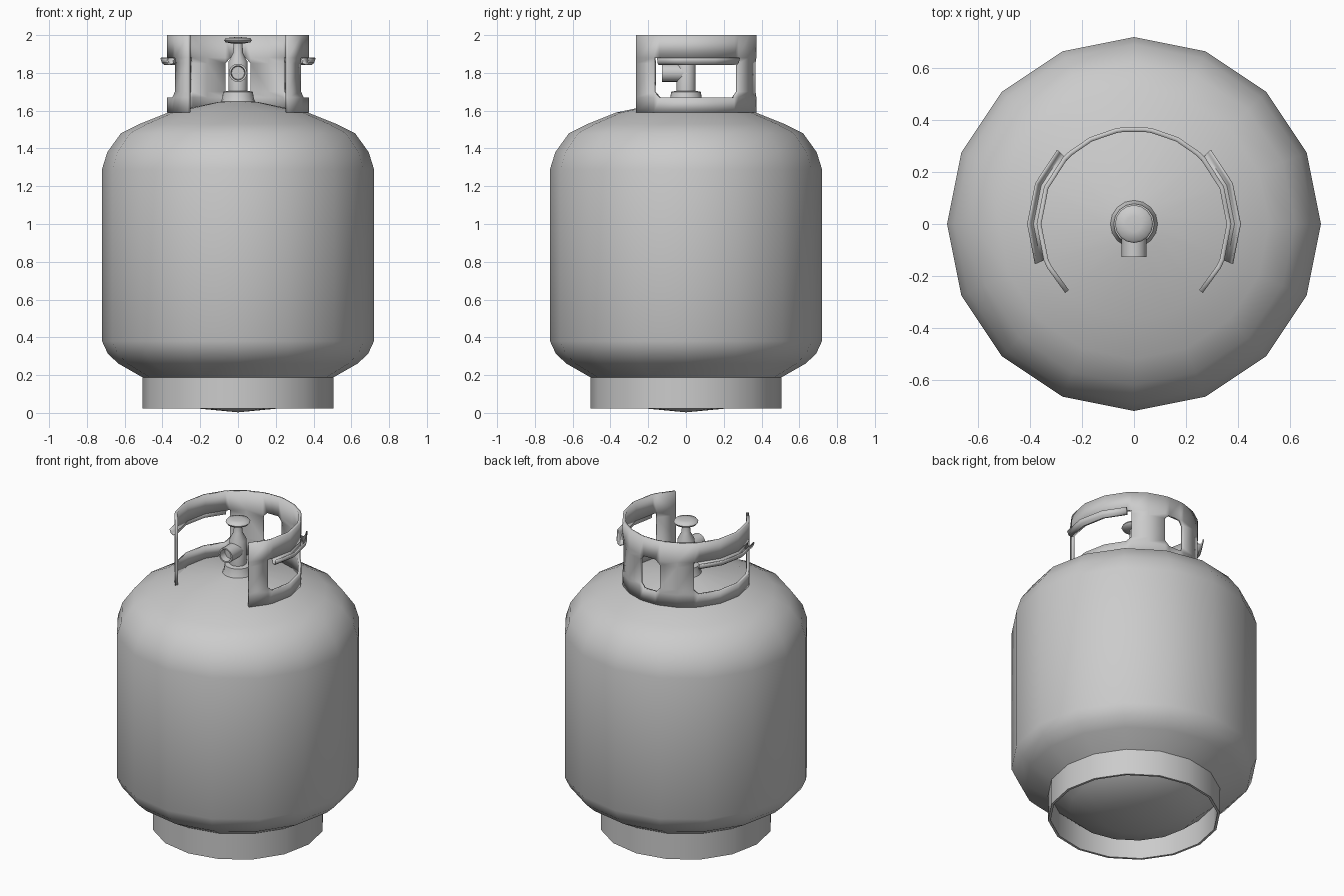
import bpy, math
from mathutils import Matrix

if "Cube" in bpy.data.objects:
    bpy.data.objects.remove(bpy.data.objects["Cube"])


def make(name, verts, faces, angle=40):
    mesh = bpy.data.meshes.new(name)
    mesh.from_pydata(verts, [], faces)
    mesh.validate()
    mesh.shade_smooth()
    mesh.set_sharp_from_angle(angle=math.radians(angle))
    ob = bpy.data.objects.new(name, mesh)
    bpy.context.collection.objects.link(ob)
    return ob


def lathe(name, profile, n=16, angle=40, closed=False):
    """Spin an (r, z) profile, listed from bottom to top, around z."""
    verts, rings, faces = [], [], []
    for r, z in profile:
        start = len(verts)
        count = 1 if r == 0 else n
        for k in range(count):
            a = 2 * math.pi * k / n
            verts.append((r * math.cos(a), r * math.sin(a), z))
        rings.append([start + k % count for k in range(n)])
    pairs = list(zip(rings, rings[1:]))
    if closed:
        pairs.append((rings[-1], rings[0]))
    for lo, hi in pairs:
        for k in range(n):
            m = (k + 1) % n
            face = list(dict.fromkeys((lo[k], lo[m], hi[m], hi[k])))
            faces.append(face)
    return make(name, verts, faces, angle)


def solidify(ob, thickness, offset):
    mod = ob.modifiers.new("thickness", 'SOLIDIFY')
    mod.thickness = thickness
    mod.offset = offset


def polar(r, deg, z):
    a = math.radians(deg)
    return (r * math.cos(a), r * math.sin(a), z)


# Tank with domed ends
lathe("tank", [(0, 0.003), (0.2, 0.022), (0.38, 0.08), (0.5, 0.185),
               (0.635, 0.262), (0.69, 0.315), (0.72, 0.38), (0.72, 1.29),
               (0.692, 1.38), (0.62, 1.48), (0.52, 1.53), (0.37, 1.59),
               (0.11, 1.645), (0, 1.66)], angle=60)

# Open foot ring
lathe("foot_ring", [(0.505, 0.022), (0.505, 0.195), (0.49, 0.195), (0.49, 0.022)][::1],
      closed=True)

# Collar: curved sheet with two side windows and one back window
half = [-45, -27, -22, 0, 22.5, 43, 48, 63, 79, 83.5]
cols = half + [180 - a for a in reversed(half)]
rows = [1.59, 1.67, 1.70, 1.85, 1.88, 2.0]
windows = [(1, 5, False), (8, 10, True), (13, 17, False)]
nr = len(rows)
verts = [polar(0.375, a, z) for a in cols for z in rows]
faces = []
for c in range(len(cols) - 1):
    for r in range(nr - 1):
        quad = [c * nr + r, (c + 1) * nr + r, (c + 1) * nr + r + 1, c * nr + r + 1]
        for c0, c1, cut_top in windows:
            if c0 <= c <= c1 and 1 <= r <= 3:
                # Chamfered window corners keep a triangle
                drop = None
                if c in (c0, c1) and r == 1:
                    drop = 2 if c == c0 else 3
                elif c in (c0, c1) and r == 3 and cut_top:
                    drop = 1 if c == c0 else 0
                quad = [] if drop is None else quad[:drop] + quad[drop + 1:]
                break
        if quad:
            faces.append(quad)
solidify(make("collar", verts, faces), 0.018, -1)

# Rolled hand grips along the top of the side windows
lip = [(0.365, 1.88), (0.372, 1.852), (0.388, 1.845), (0.4, 1.855), (0.408, 1.88)]
for side, angles in (("right", [-22, 0, 22.5, 44]), ("left", [136, 157.5, 180, 202])):
    n = len(lip)
    verts = [polar(r, a, z) for a in angles for r, z in lip]
    faces = [(i * n + j, i * n + j + 1, (i + 1) * n + j + 1, (i + 1) * n + j)
             for i in range(len(angles) - 1) for j in range(n - 1)]
    solidify(make("grip_" + side, verts, faces), 0.008, 0)

# Valve base, body and stem
lathe("valve_body", [(0, 1.63), (0.1, 1.63), (0.085, 1.66), (0.078, 1.70),
                     (0.05, 1.705), (0.05, 1.86), (0.026, 1.905), (0.024, 1.965),
                     (0, 1.965)], angle=35)

# Hand wheel
lathe("hand_wheel", [(0, 1.955), (0.03, 1.955), (0.066, 1.962), (0.073, 1.973),
                     (0.066, 1.984), (0.03, 1.988), (0, 1.99)], angle=60)

# Hollow outlet pointing to the front
outlet = lathe("valve_outlet", [(0, 0), (0.048, 0), (0.048, 0.128), (0.038, 0.128),
                                (0.034, 0.085), (0, 0.085)])
outlet.matrix_world = Matrix.Translation((0, 0, 1.8)) @ Matrix.Rotation(math.radians(90), 4, 'X')
